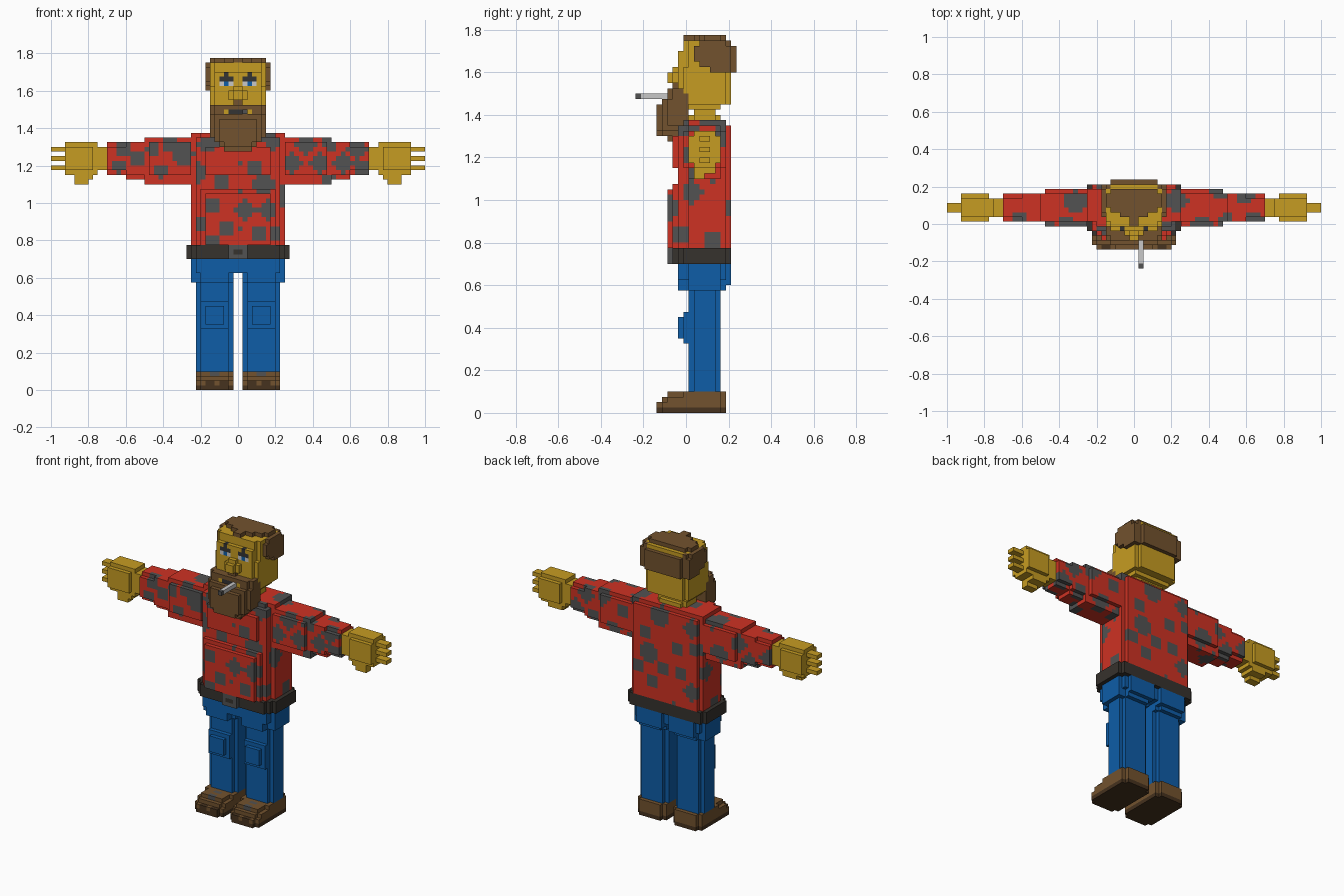
import bpy, bmesh, random
from mathutils import Vector

random.seed(4)
if "Cube" in bpy.data.objects:
    bpy.data.objects.remove(bpy.data.objects["Cube"], do_unlink=True)

V = 0.025          # block size
J0 = 9.5           # block row that lies on y = 0

# Flat colours, given as sRGB
PALETTE = {
    "shirt red": (206, 50, 35), "spot grey": (82, 82, 82), "denim blue": (14, 93, 167),
    "skin gold": (198, 156, 34), "hair brown": (114, 82, 46), "sole brown": (70, 50, 30),
    "belt black": (54, 50, 45), "eye white": (200, 200, 200), "brow dark": (52, 52, 52),
}
MATS, NAMES = [], list(PALETTE)
for name, rgb in PALETTE.items():
    col = [((c / 255 + 0.055) / 1.055) ** 2.4 for c in rgb] + [1]
    m = bpy.data.materials.new(name)
    m.use_nodes = True
    m.diffuse_color = col
    m.node_tree.nodes["Principled BSDF"].inputs["Base Color"].default_value = col
    m.node_tree.nodes["Principled BSDF"].inputs["Roughness"].default_value = 0.9
    MATS.append(m)

# Each side of a block: direction and its four corners
SIDES = [((1, 0, 0), ((1, 0, 0), (1, 1, 0), (1, 1, 1), (1, 0, 1))),
         ((-1, 0, 0), ((0, 0, 0), (0, 0, 1), (0, 1, 1), (0, 1, 0))),
         ((0, 1, 0), ((0, 1, 0), (0, 1, 1), (1, 1, 1), (1, 1, 0))),
         ((0, -1, 0), ((0, 0, 0), (1, 0, 0), (1, 0, 1), (0, 0, 1))),
         ((0, 0, 1), ((0, 0, 1), (1, 0, 1), (1, 1, 1), (0, 1, 1))),
         ((0, 0, -1), ((0, 0, 0), (0, 1, 0), (1, 1, 0), (1, 0, 0)))]


def cells(boxes):
    return {(i, j, k) for a, b, c, d, e, f in boxes
            for i in range(a, b) for j in range(c, d) for k in range(e, f)}


def part(name, boxes, rule):
    """Outer skin of a union of block boxes (x0,x1,y0,y1,z0,z1), coloured by name or rule."""
    filled = cells(boxes)
    bm, verts = bmesh.new(), {}
    for c in sorted(filled):
        mat = NAMES.index(rule if isinstance(rule, str) else rule(*c))
        for d, corners in SIDES:
            if tuple(p + q for p, q in zip(c, d)) in filled:
                continue
            ring = []
            for o in corners:
                p = tuple(u + w for u, w in zip(c, o))
                if p not in verts:
                    verts[p] = bm.verts.new((p[0] * V, (p[1] - J0) * V, p[2] * V))
                ring.append(verts[p])
            bm.faces.new(ring).material_index = mat
    # Merge flat runs of one colour
    bmesh.ops.dissolve_limit(bm, angle_limit=0.01, verts=bm.verts[:], edges=bm.edges[:],
                             delimit={'MATERIAL'})
    mesh = bpy.data.meshes.new(name)
    bm.to_mesh(mesh)
    bm.free()
    for m in MATS:
        mesh.materials.append(m)
    ob = bpy.data.objects.new(name, mesh)
    bpy.context.collection.objects.link(ob)


def pair(name, boxes, rule):
    """The same part on both sides, modelled on +x."""
    part(name + "_left", boxes, rule)
    part(name + "_right", [(-b, -a, c, d, e, f) for a, b, c, d, e, f in boxes],
         rule if isinstance(rule, str) else lambda i, j, k: rule(i, j, k))


# Shoes with dark soles and laces
def shoe_colour(i, j, k):
    if k == 0 or (k == 1 and j == 4 and i in (-7, -6, -4, -3, 2, 3, 5, 6)):
        return "sole brown"
    return "spot grey" if k == 3 and j in (6, 8) and i in (-6, -5, 4, 5) else "hair brown"


pair("shoe", [(1, 9, 5, 16, 0, 2), (2, 8, 4, 17, 0, 2), (1, 9, 6, 16, 2, 3),
              (2, 8, 5, 17, 2, 3), (2, 8, 6, 17, 3, 4), (1, 9, 9, 16, 3, 4)], shoe_colour)

# Trousers
pair("trouser_leg", [(1, 9, 11, 15, 4, 26), (2, 8, 10, 16, 4, 26)], "denim blue")
pair("knee_patch", [(2, 8, 9, 11, 13, 19), (3, 7, 8, 10, 14, 18)], "denim blue")
part("hips", [(-9, 9, 9, 17, 25, 28), (-10, -1, 10, 16, 23, 28), (1, 10, 10, 16, 23, 28),
              (-8, -2, 8, 17, 23, 28), (2, 8, 8, 17, 23, 28), (-9, 9, 8, 17, 25, 28),
              (-8, -1, 16, 18, 24, 28), (1, 8, 16, 18, 24, 28)], "denim blue")

# Belt and buckle
part("belt", [(-11, 11, 9, 17, 28, 31), (-10, 10, 8, 18, 28, 31), (-9, 9, 7, 18, 28, 31)],
     "belt black")
part("buckle", [(-2, 2, 6, 8, 28, 31)],
     lambda i, j, k: "belt black" if k == 29 and i in (-1, 0) else "spot grey")

# Shirt shapes
torso = [(-10, 10, 10, 17, 31, 54), (-9, 9, 9, 18, 31, 54), (-9, 9, 8, 17, 31, 45),
         (-8, 8, 7, 10, 31, 43), (-7, 7, 6, 10, 31, 42), (-9, 9, 8, 17, 44, 54),
         (-7, 7, 7, 10, 46, 52), (-10, 10, 10, 17, 54, 55), (-8, 8, 9, 17, 54, 55)]
sleeve = [(10, 20, 10, 16, 44, 54), (10, 19, 9, 17, 46, 53), (20, 24, 10, 16, 46, 53),
          (20, 24, 11, 15, 45, 53), (24, 28, 10, 16, 47, 52), (24, 28, 11, 15, 46, 53)]
mirrored = [(-b, -a, c, d, e, f) for a, b, c, d, e, f in sleeve]

# Spot centres: placed ones on the front, scattered ones elsewhere
cloth = sorted(cells(torso + sleeve + mirrored))
front = {}
for i, j, k in cloth:
    front[i, k] = min(j, front.get((i, k), 99))
spots = []
for i, k in [(-25, 51), (-26, 47), (-22, 49), (-19, 51), (-17, 46), (-15, 52), (-12, 50),
             (-9, 46), (-7, 52), (-4, 44), (-6, 39), (-9, 35), (-3, 34), (-6, 31), (3, 47),
             (5, 43), (6, 38), (9, 41), (1, 38), (4, 33), (8, 33), (7, 53), (11, 48),
             (14, 52), (17, 48), (19, 52), (22, 48), (25, 51), (26, 47)]:
    spots.append((Vector((i, front.get((i, k), 9), k)), random.uniform(1.6, 2.3)))
cloth_set = set(cloth)
skin = [c for c in cloth if any(tuple(p + q for p, q in zip(c, d)) not in cloth_set
                                for d, _ in SIDES)]
random.shuffle(skin)
for c in skin:
    p = Vector(c)
    if c[1] > 10 and all((p - q).length > 4.7 for q, _ in spots):
        spots.append((p, random.uniform(1.5, 2.4)))


def cloth_colour(i, j, k):
    if i == 0 and j < 9 and k in (34, 38, 42, 48):          # buttons
        return "spot grey"
    p = Vector((i, j, k))
    near = any((p - q).length < r for q, r in spots)
    return "spot grey" if near else "shirt red"


part("shirt_body", torso, cloth_colour)
part("sleeve_left", sleeve, cloth_colour)
part("sleeve_right", mirrored, cloth_colour)

# Hands with three fingers and a thumb
pair("hand", [(28, 31, 11, 15, 47, 52), (30, 37, 11, 15, 46, 53), (31, 37, 10, 16, 47, 52),
              (31, 35, 11, 15, 45, 46), (32, 35, 11, 13, 44, 45), (36, 40, 12, 14, 51, 52),
              (36, 40, 12, 14, 49, 50), (36, 40, 12, 14, 47, 48)], "skin gold")


# Head with painted eyes and brows
def face_colour(i, j, k):
    x = i if i >= 0 else -1 - i
    if j <= 9:
        if (k == 66 and 1 <= x <= 3) or (k == 67 and x == 2):
            return "brow dark"
        if k == 65 and 1 <= x <= 3:
            return "denim blue" if x == 2 else "eye white"
    return "skin gold"


part("neck", [(-4, 4, 11, 15, 54, 58), (-3, 3, 10, 16, 54, 56)], "skin gold")
part("head", [(-6, 6, 10, 17, 58, 70), (-5, 5, 9, 18, 58, 70), (-5, 5, 8, 17, 60, 68),
              (-6, 6, 9, 17, 60, 65), (-5, 5, 10, 16, 57, 58)], face_colour)
part("nose", [(-1, 1, 6, 9, 62, 64), (-1, 1, 7, 9, 64, 65), (-2, 2, 7, 9, 62, 64)],
     "skin gold")

# Hair with a pointed hairline
part("hair", [(-1, 1, 9, 17, 69, 71), (-3, 3, 11, 17, 70, 71), (-5, 5, 12, 17, 70, 71),
              (-6, 6, 13, 16, 70, 71), (-6, 6, 12, 18, 69, 70), (-7, -6, 11, 13, 66, 69),
              (6, 7, 11, 13, 66, 69), (-7, -6, 12, 17, 65, 70), (6, 7, 12, 17, 65, 70),
              (-7, -5, 14, 18, 64, 69), (5, 7, 14, 18, 64, 69), (-6, 6, 16, 18, 64, 70),
              (-5, 5, 17, 19, 64, 69)], "hair brown")


# Beard, moustache and mouth
def beard_colour(i, j, k):
    if k == 59 and j <= 6:
        if i in (-2, -1, 0, 1):
            return "brow dark"
        if i in (-3, 2):
            return "skin gold"
    return "hair brown"


part("beard", [(-6, 6, 6, 9, 54, 59), (-6, 6, 7, 10, 55, 61), (-5, 5, 5, 9, 53, 59),
               (-4, 4, 4, 8, 53, 58), (-3, 3, 4, 8, 52, 58), (-4, 4, 5, 8, 52, 53),
               (-3, 3, 6, 8, 51, 53), (-5, 5, 6, 9, 59, 61), (-1, 1, 7, 9, 61, 62)],
     beard_colour)

# Cigarette
part("cigarette", [(1, 2, 0, 7, 59, 60)],
     lambda i, j, k: "spot grey" if j == 0 else "eye white")
